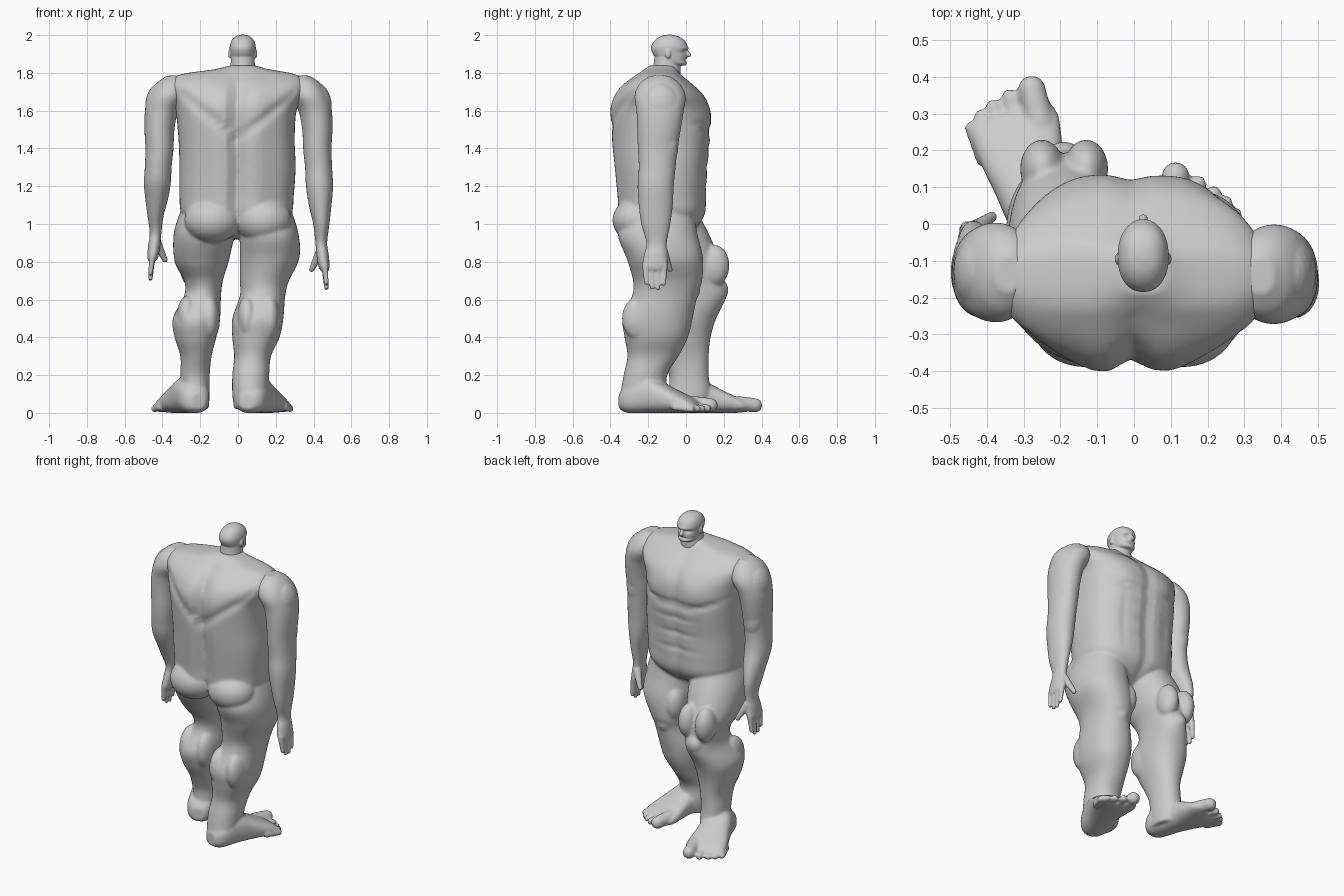
import bpy, bmesh
from math import sin, cos, pi, exp
from mathutils import Vector, Matrix


def catmull(a, b, c, d, t):
    return [0.5 * (2*q + (r-p)*t + (2*p-5*q+4*r-s)*t*t + (3*q-p-3*r+s)*t**3)
            for p, q, r, s in zip(a, b, c, d)]


def loft(bm, rings, power=2.0, fn=None, steps=6, n=56):
    """Skin superellipse rings given as (x0, x1, y0, y1, z)."""
    ext = [rings[0]] + list(rings) + [rings[-1]]
    fine = [catmull(*ext[i:i+4], k/steps) for i in range(len(rings)-1) for k in range(steps)]
    fine.append(rings[-1])
    loops = []
    for x0, x1, y0, y1, z in fine:
        loop = []
        for k in range(n):
            c, s = cos(2*pi*k/n), sin(2*pi*k/n)
            ex = 2/power
            co = Vector(((x0+x1)/2 + (x1-x0)/2*abs(c)**ex*(1 if c > 0 else -1),
                         (y0+y1)/2 + (y1-y0)/2*abs(s)**ex*(1 if s > 0 else -1), z))
            loop.append(bm.verts.new(fn(co) if fn else co))
        loops.append(loop)
    for a, b in zip(loops, loops[1:]):
        for k in range(n):
            bm.faces.new((a[k], a[(k+1) % n], b[(k+1) % n], b[k]))
    bm.faces.new(loops[0])
    bm.faces.new(loops[-1])


def blob(bm, c, r, fn=None):
    made = bmesh.ops.create_uvsphere(bm, u_segments=24, v_segments=14, radius=1)
    for v in made["verts"]:
        co = Vector((v.co.x*r[0]+c[0], v.co.y*r[1]+c[1], v.co.z*r[2]+c[2]))
        v.co = fn(co) if fn else co


def finger(bm, a, b, r0, r1, fn=None, n=9):
    a, b = Vector(a), Vector(b)
    for k in range(n):
        t = k/(n-1)
        blob(bm, a.lerp(b, t), (r0+(r1-r0)*t,)*3, fn)


def finish(bm, name, voxel, iters):
    bmesh.ops.recalc_face_normals(bm, faces=bm.faces)
    me = bpy.data.meshes.new(name)
    bm.to_mesh(me)
    bm.free()
    ob = bpy.data.objects.new(name, me)
    bpy.context.collection.objects.link(ob)
    m = ob.modifiers.new("merge", 'REMESH')
    m.mode, m.voxel_size, m.use_smooth_shade = 'VOXEL', voxel, True
    m = ob.modifiers.new("soften", 'SMOOTH')
    m.factor, m.iterations = 0.5, iters


def g(d, w):
    return exp(-(d/w)**2)


# Torso relief: spine furrow, shoulder blade V, chest and abdomen lines
def torso_relief(v):
    x, z = v.x, v.z
    k = min(1, abs(v.y + .13)/.22)**2
    if v.y < -.13:
        v.y += k*(.03*g(x, .03) + .014*g(z-1.45-.8*abs(x), .03)*(abs(x) < .3))
        v.y -= k*.012*g(abs(x)-.1, .06)
    else:
        chest = 1.5 + .6*max(0, abs(x)-.12)**1.3
        v.y -= k*(.014*g(x, .02) + .014*g(z-chest+.01, .018))
        v.y += k*.012*g(abs(x)-.14, .09)*g(z-1.57, .07)
        for row in (1.2, 1.3, 1.4):
            v.y -= k*.008*g(z-row, .014)*g(x, .12)
        v.y -= k*.008*g(abs(x)-.15, .02)*g(z-1.28, .15)
    return v


body = bmesh.new()
loft(body, [(-.06, .06, -.2, -.04, .92), (-.2, .19, -.29, .05, .98), (-.295, .28, -.345, .1, 1.05),
            (-.31, .295, -.355, .108, 1.15), (-.31, .305, -.37, .115, 1.3),
            (-.315, .3, -.385, .128, 1.45), (-.33, .31, -.393, .125, 1.6),
            (-.35, .35, -.37, .095, 1.68), (-.365, .36, -.325, .035, 1.74),
            (-.31, .31, -.26, -.025, 1.79), (-.12, .16, -.22, -.05, 1.82),
            (-.04, .09, -.19, -.06, 1.84)], 2.6, torso_relief)
for x in (-.135, .135):
    blob(body, (x, -.255, 1.02), (.15, .135, .12))

# Legs: the one at -x steps forward
loft(body, [(-.3, -.03, -.27, .05, 1.08), (-.34, -.02, -.3, .12, .95), (-.335, -.05, -.22, .18, .8),
            (-.285, -.08, -.15, .2, .7), (-.285, -.09, -.14, .215, .62), (-.345, -.095, -.2, .16, .5),
            (-.335, -.115, -.18, .13, .4), (-.305, -.14, -.13, .12, .3), (-.305, -.15, -.09, .12, .2),
            (-.3, -.15, -.09, .13, .1), (-.29, -.155, -.08, .1, .02)], 2.2)
loft(body, [(.02, .28, -.3, .04, 1.08), (.01, .32, -.36, .06, .95), (.01, .325, -.315, .09, .82),
            (.01, .27, -.28, .085, .7), (.01, .25, -.285, .06, .62), (-.03, .24, -.335, .035, .5),
            (-.03, .22, -.325, .01, .4), (-.02, .175, -.31, -.04, .3), (-.03, .165, -.33, -.1, .2),
            (-.03, .16, -.345, -.1, .1), (-.02, .15, -.33, -.12, .02)], 2.2)

# Kneecaps, calf and thigh muscles
for cx, oy in ((-.19, .15), (.13, 0)):
    blob(body, (cx, oy+.02, .65), (.055, .055, .06))
    for s in (-1, 1):
        blob(body, (cx+s*.06-.02, oy-.24, .5), (.055, .1, .12))
        blob(body, (cx+s*.06, oy+.0, .78), (.06, .08, .11))

# Feet with toes, laid out along a heel-to-toe axis
for side, heel in ((-1, (-.215, -.1)), (1, (.05, -.335))):
    d, o = Vector((side*.28, .96, 0)), Vector((side*.96, -.28, 0))

    def foot_map(v, d=d, o=o, heel=heel):
        return Vector((heel[0], heel[1], 0)) + o*v.x + d*v.z + Vector((0, 0, v.y))
    loft(body, [(-.04, .04, .02, .1, -.015), (-.075, .08, 0, .15, .03), (-.085, .095, 0, .19, .14),
                (-.09, .105, 0, .16, .22), (-.11, .12, 0, .115, .31), (-.12, .125, 0, .08, .38),
                (-.105, .12, .005, .055, .42)], 2.5, foot_map)
    toes = ((-.07, .465, .038), (-.006, .463, .022), (.043, .45, .02), (.082, .433, .02), (.117, .41, .019))
    for s, t, r in toes:
        finger(body, (s*.95, r+.012, t-.09), (s, r+.002, t), r*1.05, r, foot_map, 7)
finish(body, "torso_and_legs", .009, 5)


# Arms: one layout, mirrored; the -x arm swings slightly forward
def right_arm(v):
    return v


def left_arm(v):
    f = min(1, max(0, (1.35-v.z)/.45))
    f = f*f*(3-2*f)
    return Vector((-v.x*.99, v.y + .1*f + .005, v.z + .05*f))


for name, fn in (("right_arm", right_arm), ("left_arm", left_arm)):
    arm = bmesh.new()
    loft(arm, [(.31, .38, -.19, -.09, 1.785), (.27, .435, -.245, -.035, 1.745), (.275, .475, -.272, -.002, 1.68),
               (.32, .497, -.262, -.012, 1.6), (.34, .5, -.258, -.028, 1.5), (.345, .495, -.255, -.045, 1.4),
               (.355, .498, -.25, -.055, 1.3), (.36, .503, -.256, -.065, 1.2),
               (.375, .495, -.25, -.07, 1.1), (.398, .484, -.237, -.083, 1.0),
               (.41, .472, -.21, -.102, .9), (.415, .48, -.222, -.1, .84),
               (.425, .485, -.232, -.097, .78), (.435, .48, -.22, -.11, .755)], 2.1, fn)
    # Deltoid and upper arm bulges
    blob(arm, (.41, -.135, 1.62), (.087, .115, .13), fn)
    blob(arm, (.425, -.1, 1.42), (.06, .06, .12), fn)
    # Fingers and thumb
    for y, tip in ((-.215, .69), (-.181, .665), (-.147, .662), (-.114, .685)):
        finger(arm, (.458, y, .78), (.468, y*.9-.016, tip), .018, .013, fn)
    finger(arm, (.435, -.12, .85), (.39, -.085, .76), .026, .015, fn)
    finish(arm, name, .0065, 4)


# Head: eye sockets and mouth line pressed into the face
def face_relief(v):
    x = v.x - .025
    if v.y > -.06:
        v.y -= .014*g(v.z-1.912, .009)*g(abs(x)-.03, .018)
        v.y -= .012*g(v.z-1.866, .005)*g(x, .045)
        v.y += .006*g(v.z-1.93, .008)*g(x, .05)
    return v


head = bmesh.new()
loft(head, [(-.06, .11, -.2, -.03, 1.78), (-.042, .092, -.175, -.03, 1.83),
            (-.035, .085, -.165, -.045, 1.9)])
loft(head, [(-.005, .055, -.08, -.005, 1.838), (-.028, .078, -.12, .004, 1.85), (-.038, .088, -.16, .004, 1.88),
            (-.042, .092, -.18, .004, 1.91), (-.044, .094, -.184, .008, 1.94),
            (-.034, .084, -.165, -.008, 1.972), (-.014, .064, -.135, -.04, 1.993),
            (.013, .037, -.1, -.07, 2.002)], 2.2, face_relief)
finger(head, (.025, 0, 1.92), (.025, .014, 1.895), .009, .013)
for x in (-.044, .094):
    blob(head, (x, -.095, 1.902), (.008, .016, .024))
finish(head, "head", .0045, 2)
